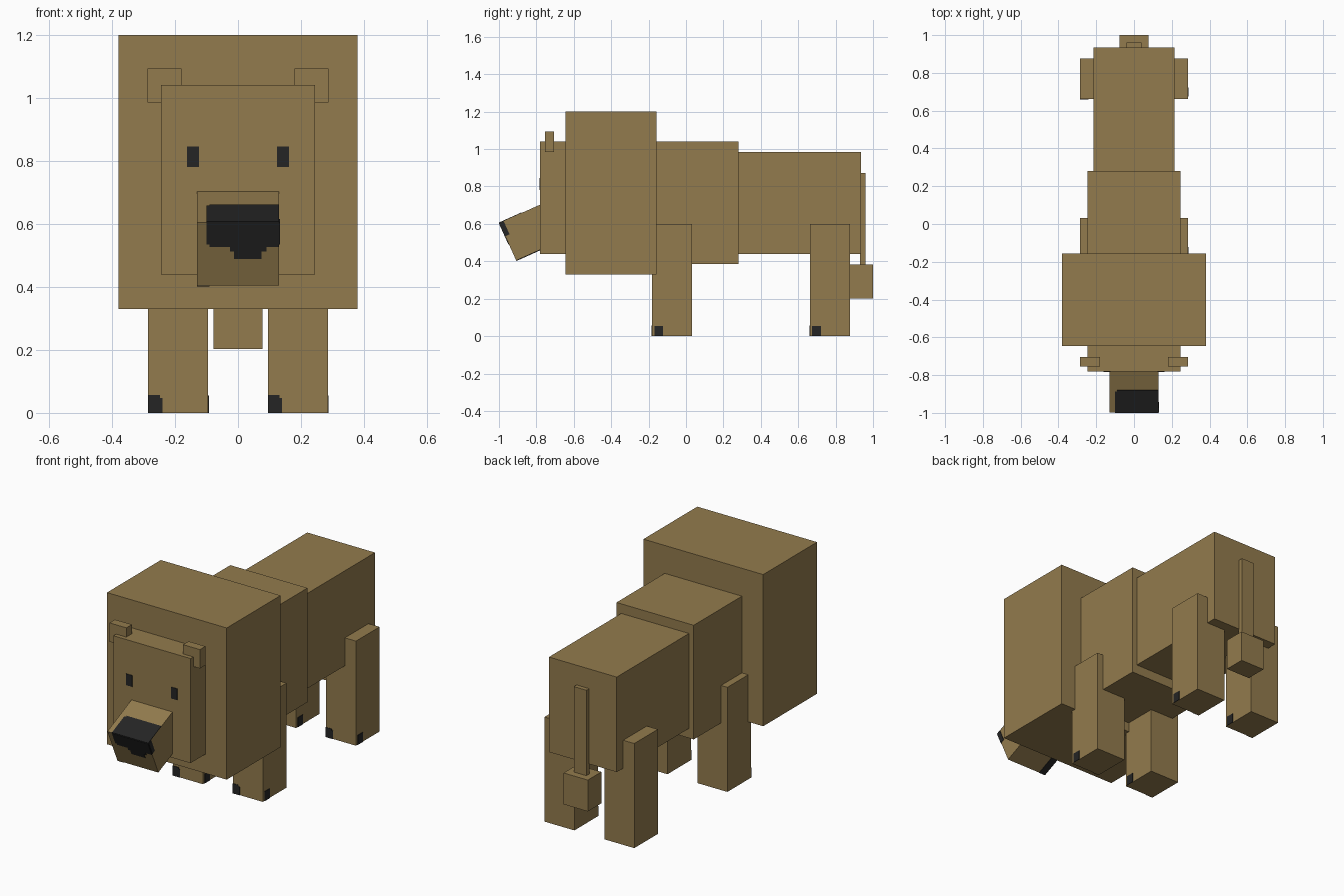
import bpy
import bmesh
import math
from mathutils import Matrix, Vector

if "Cube" in bpy.data.objects:
    bpy.data.objects.remove(bpy.data.objects["Cube"], do_unlink=True)


def material(name, rgb):
    mat = bpy.data.materials.new(name)
    mat.use_nodes = True
    color = (*rgb, 1.0)
    mat.diffuse_color = color
    bsdf = mat.node_tree.nodes["Principled BSDF"]
    bsdf.inputs["Base Color"].default_value = color
    bsdf.inputs["Roughness"].default_value = 0.9
    return mat


FUR = material("brown fur", (0.29, 0.198, 0.075))
BLACK = material("soft black", (0.018, 0.018, 0.018))
THIN = 0.003


def box(name, x, y, z, mat=FUR, frame=Matrix()):
    """Box between the given ranges, optionally placed in a tilted frame."""
    size = Vector((x[1] - x[0], y[1] - y[0], z[1] - z[0]))
    mid = Vector((sum(x), sum(y), sum(z))) / 2
    bm = bmesh.new()
    bmesh.ops.create_cube(bm, size=1)
    bmesh.ops.scale(bm, vec=size, verts=bm.verts)
    bmesh.ops.translate(bm, vec=mid, verts=bm.verts)
    bm.transform(frame)
    mesh = bpy.data.meshes.new(name)
    bm.to_mesh(mesh)
    bm.free()
    mesh.materials.append(mat)
    obj = bpy.data.objects.new(name, mesh)
    bpy.context.collection.objects.link(obj)
    return obj


# Body, from head to hindquarters
box("head", (-0.245, 0.245), (-0.78, -0.60), (0.44, 1.04))
box("shoulders", (-0.38, 0.38), (-0.645, -0.157), (0.33, 1.2))
box("belly", (-0.245, 0.245), (-0.2, 0.28), (0.385, 1.04))
box("hindquarters", (-0.215, 0.215), (0.24, 0.935), (0.44, 0.985))

# Tail with its tuft
box("tail", (-0.04, 0.04), (0.93, 0.96), (0.36, 0.872))
box("tail_tuft", (-0.077, 0.077), (0.877, 1.0), (0.202, 0.382))

# Ears and eyes
for side, label in ((1, "left"), (-1, "right")):
    ear = sorted((side * 0.18, side * 0.287))
    eye = sorted((side * 0.124, side * 0.162))
    box(label + "_ear", ear, (-0.755, -0.705), (0.985, 1.093))
    box(label + "_eye", eye, (-0.78 - THIN, -0.78), (0.78, 0.845), BLACK)

# Legs, each with a dark claw on the front and one on the +x side
for end, y0 in (("front", -0.182), ("rear", 0.662)):
    for label, x0 in (("left", 0.095), ("right", -0.285)):
        x1, y1 = x0 + 0.19, y0 + 0.214
        name = end + "_" + label
        box(name + "_leg", (x0, x1), (y0, y1), (0, 0.6))
        box(name + "_claw", (x0, x0 + 0.045), (y0 - THIN, y0), (0, 0.047), BLACK)
        box(name + "_claw_tip", (x0, x0 + 0.037), (y0 - THIN, y0), (0.047, 0.056), BLACK)
        box(name + "_side_claw", (x1, x1 + THIN), (y0 + 0.013, y0 + 0.06), (0, 0.055), BLACK)

# Muzzle, tilted down; its frame starts at the upper front edge
frame = Matrix.Translation((0, -0.998, 0.605)) @ Matrix.Rotation(math.radians(24.2), 4, "X")
W, H = 0.13, 0.22
box("muzzle", (-W, W), (0, 0.27), (-H, 0), FUR, frame)

# Nose patch over the top, front, side and lower edge of the muzzle
box("nose_top", (-0.1, W), (0, 0.122), (0, THIN), BLACK, frame)
box("nose_top_edge", (-0.09, W), (0.122, 0.13), (0, THIN), BLACK, frame)
for i, (x, z) in enumerate((((-0.1, W), (-0.076, 0)),
                            ((-0.09, W), (-0.084, -0.076)),
                            ((-0.025, 0.09), (-0.1, -0.084)),
                            ((-0.012, 0.075), (-0.126, -0.1)))):
    box(f"nose_front_{i + 1}", x, (-THIN, 0), z, BLACK, frame)
box("nose_side", (W, W + THIN), (0, 0.025), (-0.078, 0), BLACK, frame)
box("chin_mark", (-W, -W + 0.04), (0, 0.14), (-H - THIN, -H), BLACK, frame)
